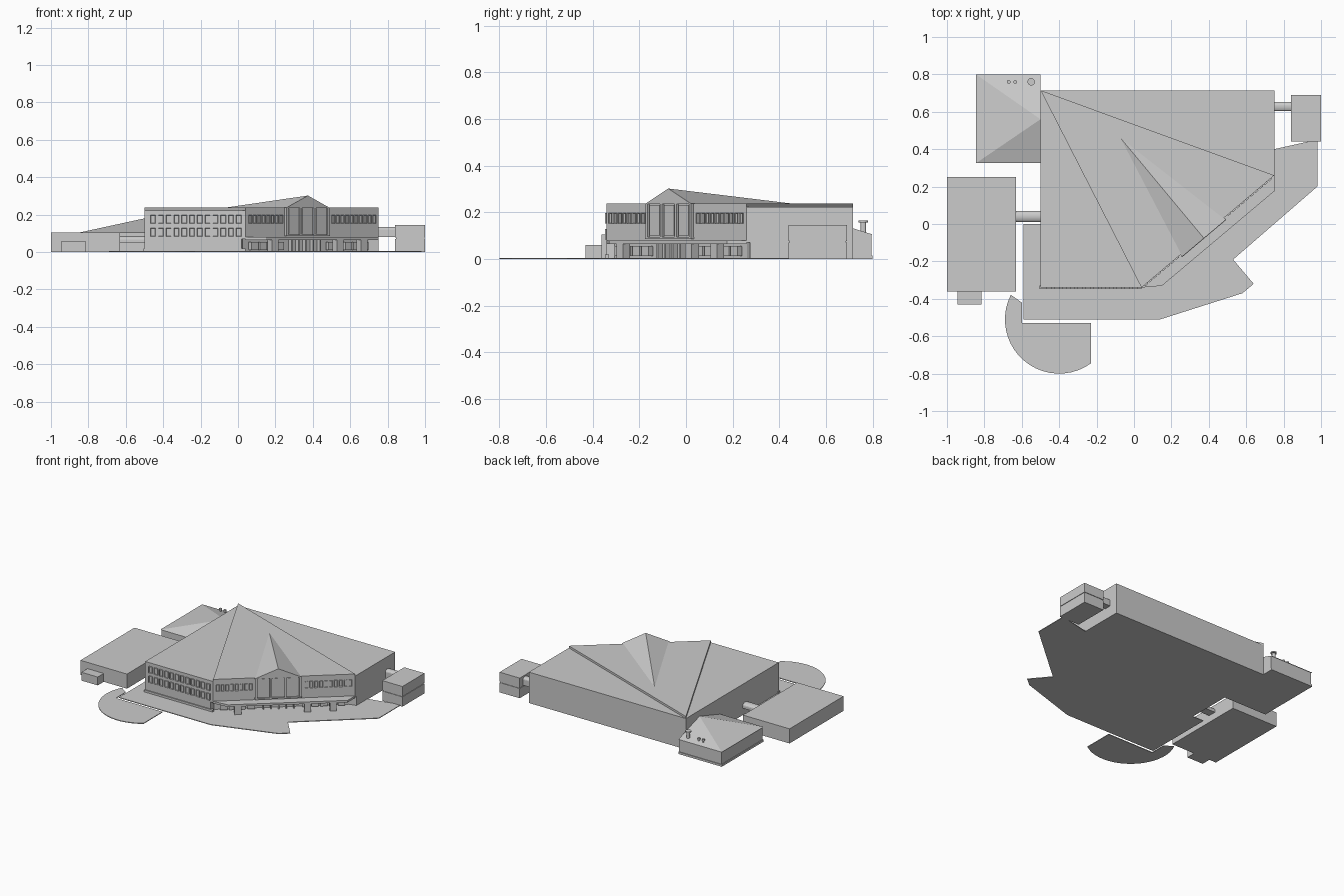
import bpy, bmesh, math
from mathutils import Vector

if "Cube" in bpy.data.objects:
    bpy.data.objects.remove(bpy.data.objects["Cube"])


def mesh_object(name, bm):
    bmesh.ops.recalc_face_normals(bm, faces=bm.faces)
    me = bpy.data.meshes.new(name)
    bm.to_mesh(me)
    bm.free()
    ob = bpy.data.objects.new(name, me)
    bpy.context.collection.objects.link(ob)
    return ob


def add_prism(bm, pts, z0, z1):
    low = [bm.verts.new((x, y, z0)) for x, y in pts]
    top = [bm.verts.new((x, y, z1)) for x, y in pts]
    faces = [bm.faces.new(low[::-1]), bm.faces.new(top)]
    n = len(pts)
    for i in range(n):
        j = (i + 1) % n
        faces.append(bm.faces.new((low[i], low[j], top[j], top[i])))
    return faces


def prism(name, pts, z0, z1):
    bm = bmesh.new()
    add_prism(bm, pts, z0, z1)
    return mesh_object(name, bm)


def box(name, x0, x1, y0, y1, z0, z1):
    return prism(name, [(x0, y0), (x1, y0), (x1, y1), (x0, y1)], z0, z1)


def solid(name, verts, faces):
    bm = bmesh.new()
    vs = [bm.verts.new(v) for v in verts]
    for f in faces:
        bm.faces.new([vs[i] for i in f])
    return mesh_object(name, bm)


class Wall:
    """Local frame of a facade: u runs along it, d points outward."""
    def __init__(self, start, end):
        self.p = Vector(start)
        self.u = (Vector(end) - self.p).normalized()
        self.n = Vector((self.u.y, -self.u.x))

    def at(self, u, d):
        return tuple(self.p + self.u * u + self.n * d)

    def rect(self, u0, u1, d0, d1):
        return [self.at(u0, d1), self.at(u1, d1), self.at(u1, d0), self.at(u0, d0)]

    def block(self, name, u0, u1, d0, d1, z0, z1):
        return prism(name, self.rect(u0, u1, d0, d1), z0, z1)

    def windows(self, name, u0, u1, count, z0, z1, fill=0.66, out=0.007):
        bm = bmesh.new()
        step = (u1 - u0) / count
        for i in range(count):
            c = u0 + (i + 0.5) * step
            h = step * fill / 2
            front = add_prism(bm, self.rect(c - h, c + h, -0.004, out), z0, z1)[2]
            bm.normal_update()
            bmesh.ops.inset_individual(bm, faces=[front], thickness=0.003, depth=-0.005)
        return mesh_object(name, bm)


A, B, C, D, E = (-.5, -.34), (.04, -.34), (.75, .26), (.75, .715), (-.5, .715)
south, diag = Wall(A, B), Wall(B, C)
L = (Vector(C) - Vector(B)).length

# Paving and rounded terrace
prism("paving", [(-.59, -.51), (.14, -.51), (.58, -.37), (.64, -.32), (.53, -.19), (.98, .2),
                 (.98, .44), (.93, .44), (.75, .4), (.75, .715), (-.5, .715), (-.5, 0), (-.59, 0)], 0, .005)
arc = [(-.4 + .29 * math.cos(math.radians(a)), -.51 + .29 * math.sin(math.radians(a)))
       for a in [153 + i * (306 - 153) / 20 for i in range(21)]]
prism("terrace", arc + [(-.23, -.53), (-.6, -.53), (-.6, -.42)], 0, .005)

# Main hall: recessed ground floor, full upper floor, raised wedge roof
prism("ground_floor", [A, (.02, -.34), diag.at(.01, -.035), diag.at(L - .04, -.035), (.75, .275), D, E], 0, .075)
prism("upper_floor", [A, B, C, D, E], .07, .222)
prism("wedge_roof", [E, B, C], .222, .237)
box("south_plinth", -.505, .04, -.347, -.33, 0, .02)
prism("entrance_canopy", [B, (.15, -.33), (.75, .175), C], .065, .08)

# Facade windows
for z in (.083, .152):
    south.windows("south_windows", .025, .525, 12, z, z + .046)
diag.windows("diagonal_windows_left", .015, .262, 8, .152, .198)
diag.windows("diagonal_windows_right", .595, L - .015, 10, .152, .198)

# Central gabled bay
diag.block("bay_back", .275, .576, -.02, .004, .09, .237)
for i in range(4):
    c = .281 + i * .0963
    diag.block("bay_pilaster", c - .007, c + .007, 0, .014, .09, .237)
for i in range(3):
    c = .329 + i * .0963
    diag.block("bay_glazing", c - .033, c + .033, 0, .009, .1, .232)
diag.block("bay_sill", .272, .579, 0, .016, .086, .095)
l, r, m = diag.at(.27, .014), diag.at(.581, .014), diag.at(.4255, .014)
solid("gable_roof", [(*l, .235), (*r, .235), (*m, .302), (-.085, .475, .235)],
      [(0, 1, 2), (1, 3, 2), (3, 0, 2), (0, 3, 1)])

# Entrance pillars, doors and ground floor windows
for t in (.17, .66, .84):
    diag.block("entrance_pillar", L * t - .022, L * t + .022, .02, .06, 0, .066)
for i in range(5):
    c = .33 + i * .05
    diag.block("door_post", c - .004, c + .004, -.03, -.005, 0, .066)
diag.windows("shop_windows_left", .04, .28, 4, .012, .055, .8, -.025)
diag.windows("shop_windows_right", .58, .87, 5, .012, .055, .8, -.025)

# West annex with porch
box("west_annex", -1, -.63, -.362, .252, 0, .105)
box("west_porch", -.945, -.815, -.43, -.36, 0, .06)


# Vaulted walkways
def walkway(name, x0, x1, yc, w, z0, z1):
    h = w / 2
    spring = z1 - h * .6
    prof = [(yc - h, z0), (yc + h, z0)]
    prof += [(yc + h * math.cos(a), spring + h * .6 * math.sin(a))
             for a in [math.pi * i / 8 for i in range(9)]]
    n = len(prof)
    verts = [(x, y, z) for x in (x0, x1) for y, z in prof]
    faces = [tuple(range(n)), tuple(range(n, 2 * n))]
    faces += [(i, (i + 1) % n, (i + 1) % n + n, i + n) for i in range(n)]
    solid(name, verts, faces)


walkway("west_walkway", -.635, -.495, .04, .06, .05, .085)
walkway("east_walkway", .745, .845, .628, .05, .08, .135)

# East pavilion in two storeys
box("east_pavilion_lower", .84, 1, .44, .69, 0, .07)
box("east_pavilion_joint", .844, .996, .444, .686, .07, .077)
box("east_pavilion_upper", .84, 1, .44, .69, .077, .145)

# North-west annex with faceted roof
x0, x1, y0, y1, z = -.84, -.5, .33, .795, .105
box("northwest_plinth", -.845, -.5, .325, .8, 0, .015)
box("northwest_annex", x0, x1, y0, y1, 0, z)
solid("northwest_roof", [(x0 - .005, y0 - .005, z), (x1, y0 - .005, z), (x1, y1 + .005, z),
                         (x0 - .005, y1 + .005, z), (x1, .56, .18)],
      [(0, 1, 2, 3), (0, 1, 4), (1, 2, 4), (2, 3, 4), (3, 0, 4)])


# Roof vents
def vent(x, y, rad, top):
    for name, r, a, b in (("vent_pipe", rad * .6, .1, top - .006), ("vent_cap", rad, top - .01, top)):
        pts = [(x + r * math.cos(i * math.pi / 6), y + r * math.sin(i * math.pi / 6)) for i in range(12)]
        prism(name, pts, a, b)


vent(-.55, .76, .02, .166)
vent(-.635, .76, .01, .138)
vent(-.67, .76, .01, .138)
